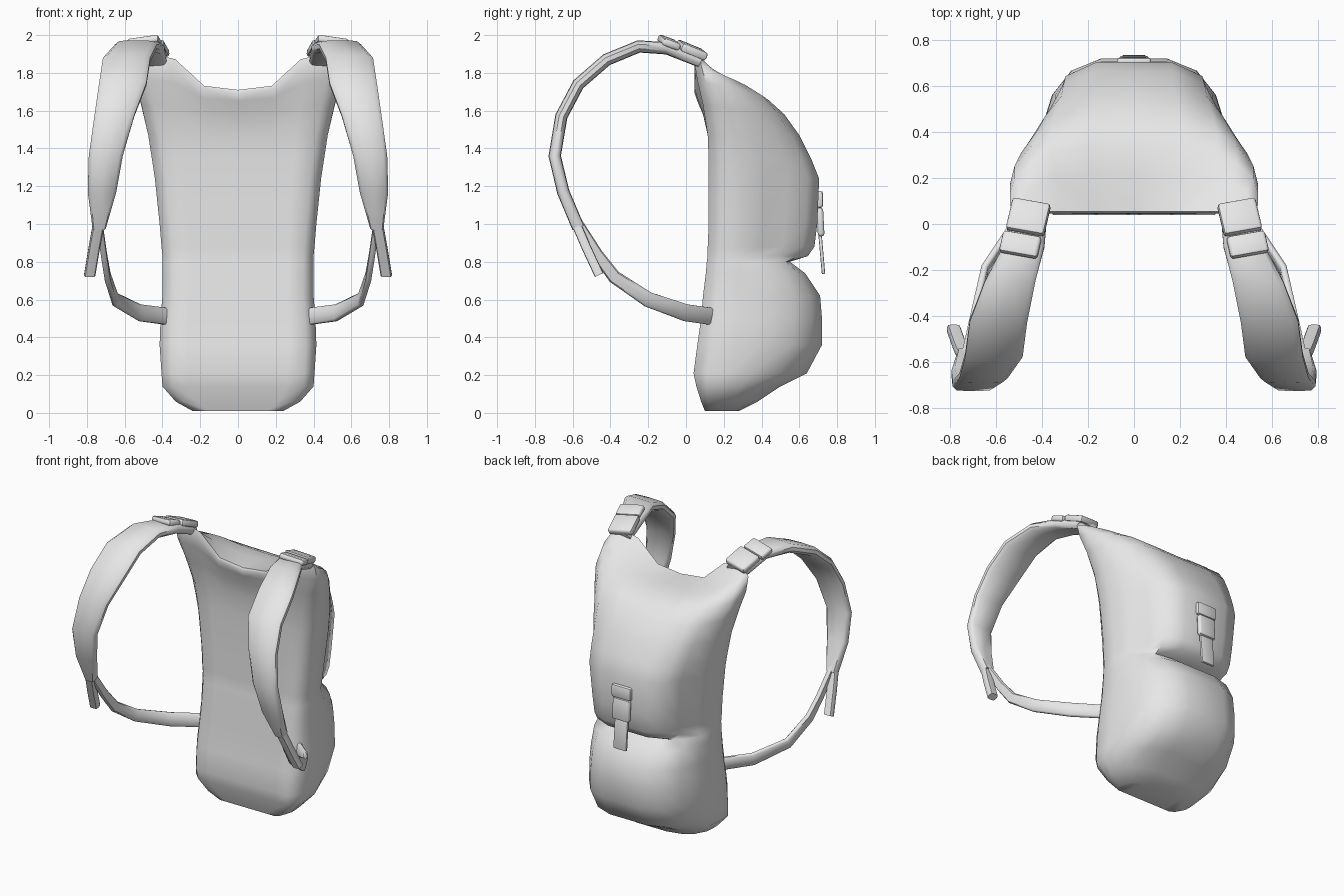
import bpy, bmesh, math
from mathutils import Vector, Matrix

cube = bpy.data.objects.get("Cube")
if cube:
    bpy.data.objects.remove(cube, do_unlink=True)

grey = bpy.data.materials.new("light_grey")
grey.use_nodes = True
grey.diffuse_color = (0.8, 0.8, 0.8, 1)
grey.node_tree.nodes["Principled BSDF"].inputs["Base Color"].default_value = (0.8, 0.8, 0.8, 1)


def finish(name, bm, mirror=True, angle=45):
    """Turn a bmesh into a smooth shaded object, mirrored across x if asked."""
    me = bpy.data.meshes.new(name)
    bm.to_mesh(me)
    bm.free()
    me.materials.append(grey)
    me.shade_smooth()
    me.set_sharp_from_angle(angle=math.radians(angle))
    ob = bpy.data.objects.new(name, me)
    bpy.context.collection.objects.link(ob)
    if mirror:
        mod = ob.modifiers.new("mirror", 'MIRROR')
        mod.merge_threshold = 0.0005
    return ob


def smooth(t):
    t = max(0.0, min(1.0, t))
    return t * t * (3 - 2 * t)


def slab(name, centre, size, rot=(0, 0, 0), bevel=0.014, mirror=True):
    """Rounded box."""
    bm = bmesh.new()
    bmesh.ops.create_cube(bm, size=1, matrix=Matrix.Diagonal((*size, 1)))
    bmesh.ops.bevel(bm, geom=bm.edges[:], offset=bevel, segments=2, profile=0.5, affect='EDGES')
    turn = Matrix.Identity(4)
    for axis, a in zip("XYZ", rot):
        turn = Matrix.Rotation(math.radians(a), 4, axis) @ turn
    bm.transform(Matrix.Translation(centre) @ turn)
    return finish(name, bm, mirror)


def band(name, path, thick, flat=True):
    """Padded ribbon along (x, y, z, width); its width lies along x, or across x."""
    bm = bmesh.new()
    pts = [Vector(p[:3]) for p in path]
    rings = []
    for i, p in enumerate(path):
        tan = (pts[min(i + 1, len(pts) - 1)] - pts[max(i - 1, 0)]).normalized()
        x = Vector((1, 0, 0))
        if flat:
            wide = x
            up = tan.cross(x).normalized()
        else:
            wide = tan.cross(x).normalized()
            up = wide.cross(tan).normalized()
        w = p[3] / 2
        t = thick / 2
        ring = []
        for a, b in ((-1, -.4), (-.8, -1), (0, -1.1), (.8, -1), (1, -.4),
                     (1, .4), (.8, 1), (0, 1.1), (-.8, 1), (-1, .4)):
            ring.append(bm.verts.new(pts[i] + wide * a * w + up * b * t))
        rings.append(ring)
    n = len(rings[0])
    for r0, r1 in zip(rings, rings[1:]):
        for k in range(n):
            bm.faces.new((r0[k], r0[(k + 1) % n], r1[(k + 1) % n], r1[k]))
    bm.faces.new(rings[0][::-1])
    bm.faces.new(rings[-1])
    bmesh.ops.recalc_face_normals(bm, faces=bm.faces[:])
    return finish(name, bm)


# Pack body: half sections from front centre round to back centre
front = [(0, 0), (.35, 0), (.65, 0), (.87, 0), (1, .12), (1, .3)]
pocket = front + [(.98, .52), (.86, .76), (.66, .92), (.35, 1), (0, 1)]
flap = front + [(.92, .5), (.74, .70), (.68, .89), (.38, 1), (0, 1)]
# height, half width, front y, back y, crease depth, shoulder lift, flap share
rows = [
    (.01, .24, .10, .28, 0, 0, 0),
    (.06, .33, .08, .38, 0, 0, 0),
    (.14, .40, .055, .50, 0, 0, 0),
    (.21, .405, .04, .64, 0, 0, 0),
    (.36, .415, .06, .72, 0, 0, 0),
    (.50, .41, .08, .72, 0, 0, 0),
    (.62, .40, .09, .71, 0, 0, 0),
    (.74, .40, .105, .69, .06, 0, 0),
    (.80, .40, .11, .68, .13, 0, .3),
    (.83, .40, .115, .675, .03, 0, 1),
    (.88, .405, .115, .68, 0, 0, 1),
    (1.0, .415, .12, .695, 0, 0, 1),
    (1.24, .44, .12, .705, 0, 0, .8),
    (1.34, .455, .12, .665, 0, 0, .6),
    (1.47, .475, .115, .60, 0, 0, .4),
    (1.58, .51, .09, .52, 0, .05, .3),
    (1.65, .54, .06, .44, 0, .11, .3),
    (1.695, .54, .045, .34, 0, .16, .3),
    (1.71, .51, .055, .22, 0, .19, .3),
]
bm = bmesh.new()
grid = []
for z, w, yf, yb, crease, lift, share in rows:
    line = []
    for (ax, ay), (bx, by) in zip(pocket, flap):
        fx = ax + (bx - ax) * share
        fy = ay + (by - ay) * share
        x = fx * w
        y = yf + fy * (yb - yf) - crease * fy ** 3
        rise = lift * smooth((x - .12) / .28) * (1 - .8 * fy)
        line.append(bm.verts.new((x, y, z + rise)))
    grid.append(line)
for a, b in zip(grid, grid[1:]):
    for k in range(len(a) - 1):
        bm.faces.new((a[k], a[k + 1], b[k + 1], b[k]))
last = len(front) * 2 - 2
for line, top in ((grid[0], False), (grid[-1], True)):
    for k in range(last // 2):
        face = [line[k], line[k + 1], line[last - k - 1], line[last - k]]
        if k + 1 == last - k - 1:
            face.pop(2)
        bm.faces.new(face if top else face[::-1])
finish("pack_body", bm, angle=55)

# Padded shoulder straps
band("shoulder_strap", [
    (.45, .08, 1.86, .15), (.48, -.10, 1.93, .18), (.54, -.25, 1.94, .22),
    (.59, -.42, 1.87, .25), (.61, -.57, 1.74, .25), (.655, -.66, 1.57, .21),
    (.70, -.695, 1.36, .18), (.72, -.65, 1.17, .15), (.735, -.57, .98, .07)], .06)

# Lower webbing and its loose end
band("lower_strap", [
    (.37, .14, .51, .09), (.52, 0, .53, .09), (.65, -.20, .60, .08),
    (.69, -.38, .72, .07), (.71, -.47, .84, .06), (.735, -.58, 1.02, .05)], .03, flat=False)
band("strap_end", [(.735, -.59, 1.02, .06), (.76, -.53, .88, .06), (.785, -.46, .73, .06)], .045)

# Shoulder buckles
slab("shoulder_buckle_front", (.495, -.09, 1.96), (.17, .10, .04), (-20, 8, 10))
slab("shoulder_buckle_back", (.46, .03, 1.92), (.17, .15, .045), (-22, 8, 10))

# Back buckle with hanging tail
slab("back_buckle_top", (0, .708, 1.13), (.15, .035, .09), mirror=False)
slab("back_buckle_clip", (0, .712, 1.01), (.13, .035, .15), (3, 0, 0), mirror=False)
slab("back_buckle_tail", (0, .718, .85), (.10, .018, .23), (5, 0, 0), .006, mirror=False)
